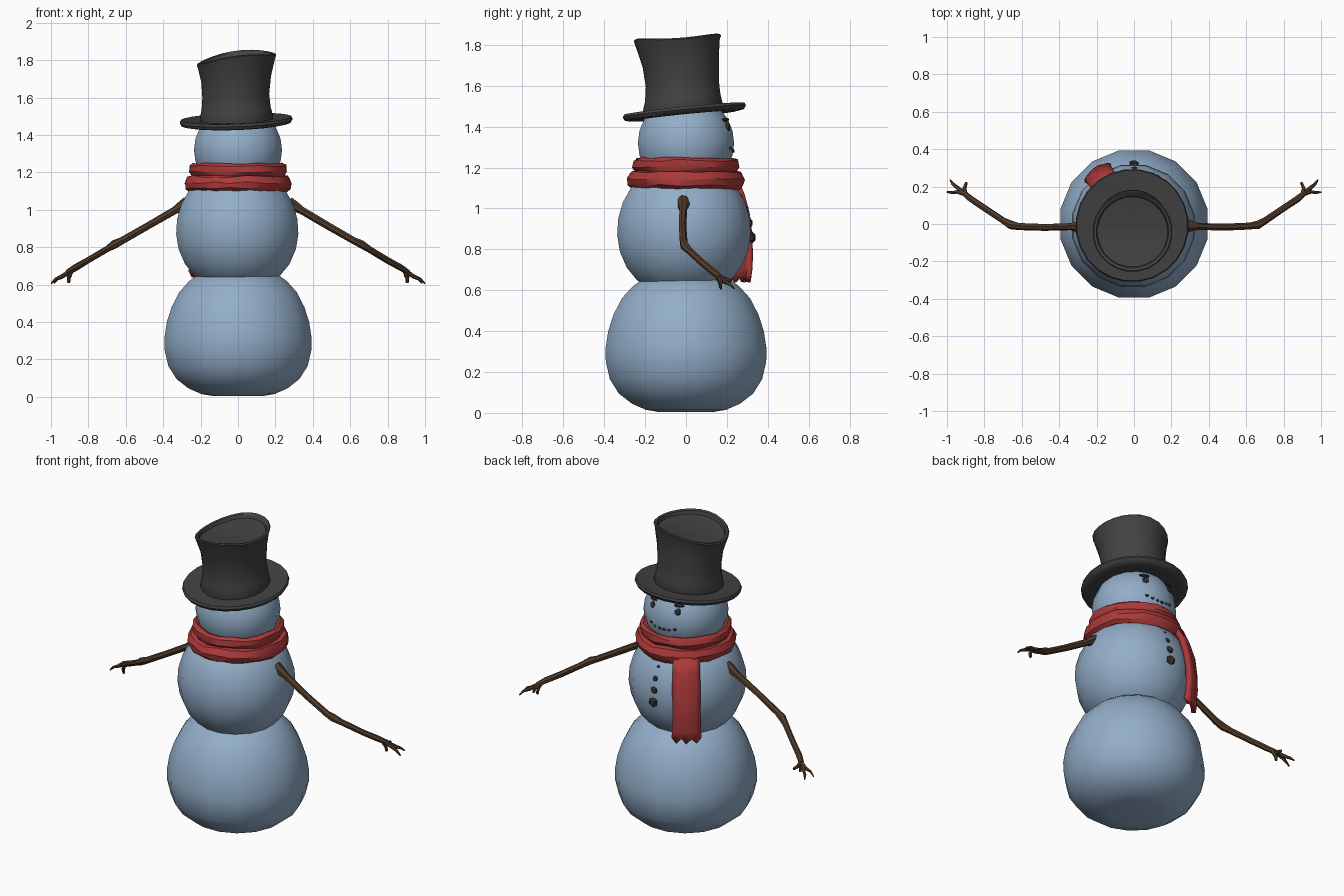
import bpy, bmesh, math, random
from mathutils import Vector, Matrix

if "Cube" in bpy.data.objects:
    bpy.data.objects.remove(bpy.data.objects["Cube"])

random.seed(4)


def mat(name, rgb):
    m = bpy.data.materials.new(name)
    m.diffuse_color = (*rgb, 1)
    m.use_nodes = True
    m.node_tree.nodes["Principled BSDF"].inputs["Base Color"].default_value = m.diffuse_color
    return m


SNOW = mat("snow_blue", (0.29, 0.42, 0.58))
RED = mat("scarf_red", (0.42, 0.042, 0.042))
BLACK = mat("hat_black", (0.055, 0.055, 0.055))
COAL = mat("coal_grey", (0.038, 0.038, 0.038))
BARK = mat("bark_brown", (0.085, 0.045, 0.023))


def finish(name, bm, material, angle=50):
    bmesh.ops.recalc_face_normals(bm, faces=bm.faces)
    me = bpy.data.meshes.new(name)
    bm.to_mesh(me)
    bm.free()
    me.materials.append(material)
    for p in me.polygons:
        p.use_smooth = True
    me.set_sharp_from_angle(angle=math.radians(angle))
    ob = bpy.data.objects.new(name, me)
    bpy.context.collection.objects.link(ob)
    return ob


def bridge(bm, a, b):
    n = len(a)
    for i in range(n):
        bm.faces.new((a[i], a[(i + 1) % n], b[(i + 1) % n], b[i]))


def loft(name, rings, material, n=16, angle=50, noise=0, cap=True):
    """Rings: (radius, z, cx, cy, x tilt, y tilt, y bow), short rings padded with 0."""
    bm = bmesh.new()
    loops = []
    for ring in rings:
        r, z, cx, cy, tx, ty, q = (tuple(ring) + (0,) * 7)[:7]
        loop = []
        for i in range(n):
            a = 2 * math.pi * (i + 0.5) / n
            rr = r + random.uniform(-noise, noise)
            x, y = rr * math.cos(a), rr * math.sin(a)
            zz = z + tx * x + ty * y + q * y * y + random.uniform(-noise, noise)
            loop.append(bm.verts.new((x + cx, y + cy, zz)))
        loops.append(loop)
    for a, b in zip(loops, loops[1:]):
        bridge(bm, a, b)
    if cap:
        bm.faces.new(loops[0])
        bm.faces.new(loops[-1])
    else:
        bridge(bm, loops[-1], loops[0])
    return finish(name, bm, material, angle)


# Snow balls
loft("base_ball", [(0.14, 0.005), (0.2, 0.015), (0.27, 0.045), (0.335, 0.095), (0.38, 0.165),
                   (0.4, 0.25), (0.402, 0.31), (0.388, 0.4), (0.362, 0.48), (0.32, 0.56),
                   (0.265, 0.62), (0.2, 0.665)], SNOW)
loft("middle_ball", [(r, z, -0.004, -0.01) for r, z in
                     [(0.18, 0.61), (0.235, 0.65), (0.285, 0.71), (0.32, 0.79), (0.333, 0.87),
                      (0.328, 0.95), (0.305, 1.03), (0.265, 1.1), (0.2, 1.16), (0.1, 1.19)]], SNOW)
loft("head_ball", [(0.24 * math.sin(t), 1.32 - 0.235 * math.cos(t))
                   for t in [math.pi * k / 12 for k in range(1, 12)]], SNOW)

# Tall hat: tilted brim and flared, warped crown with a sunken top
T = (-0.01, -0.008, 0.035, 0.1)
loft("hat_brim", [(r, z, *T) for r, z in
                  [(0.17, 1.46), (0.26, 1.452), (0.293, 1.458), (0.303, 1.475), (0.297, 1.488),
                   (0.28, 1.487), (0.2, 1.481)]], BLACK, n=24)
W = (-0.008, -0.042, 0.13, 0.065, 0.7)
loft("hat_crown", [(0.19, 1.47, -0.008, -0.015, 0.035, 0.1),
                   (0.198, 1.49, -0.008, -0.016, 0.035, 0.1),
                   (0.186, 1.54, -0.01, -0.016, 0.04, 0.1),
                   (0.18, 1.61, -0.012, -0.018, 0.06, 0.09),
                   (0.188, 1.7, -0.01, -0.026, 0.09, 0.08, 0.3),
                   (0.208, 1.785, *W), (0.214, 1.8, *W), (0.208, 1.807, *W),
                   (0.194, 1.805, *W), (0.188, 1.785, *W), (0.06, 1.788, *W)], BLACK, n=24)

# Scarf wound twice around the neck
loft("scarf_wrap", [(0.21, 1.12), (0.262, 1.095), (0.283, 1.115), (0.288, 1.145), (0.272, 1.178),
                    (0.248, 1.18), (0.262, 1.205), (0.257, 1.235), (0.24, 1.247), (0.195, 1.225)],
     RED, n=20, angle=28, noise=0.006, cap=False)

# Hanging scarf end with a ragged hem
out, side = Vector((-0.58, 0.815, 0)), Vector((-0.815, -0.58, 0))
bm = bmesh.new()
rows = []
for rho, z, half in [(0.275, 1.14, 0.07), (0.31, 1.06, 0.072), (0.336, 0.97, 0.075),
                     (0.35, 0.87, 0.074), (0.355, 0.78, 0.075), (0.348, 0.71, 0.076),
                     (0.345, 0.655, 0.08)]:
    row = []
    for k in range(7):
        u = k / 3 - 1
        p = out * (rho - 0.022 * u * u + random.uniform(-0.005, 0.005)) + side * half * u
        p.z = z + (0.016 * (-1) ** k if z < 0.66 else 0)
        row.append(bm.verts.new(p))
    rows.append(row)
for a, b in zip(rows, rows[1:]):
    for k in range(6):
        bm.faces.new((a[k], a[k + 1], b[k + 1], b[k]))
tail = finish("scarf_tail", bm, RED, 28)
sol = tail.modifiers.new("thickness", 'SOLIDIFY')
sol.thickness, sol.offset = 0.026, 0


# Twig arms
def tube(bm, pts, radii, n=7):
    pts = [Vector(p) for p in pts]
    loops = []
    for i, (p, r) in enumerate(zip(pts, radii)):
        d = (pts[min(i + 1, len(pts) - 1)] - pts[max(i - 1, 0)]).normalized()
        e1 = d.cross(Vector((0, 1, 0.3))).normalized()
        e2 = d.cross(e1)
        loops.append([bm.verts.new(p + (e1 * math.cos(a) + e2 * math.sin(a))
                                   * r * random.uniform(0.9, 1.1))
                      for a in [2 * math.pi * k / n for k in range(n)]])
    for a, b in zip(loops, loops[1:]):
        bridge(bm, a, b)
    bm.faces.new(loops[0])
    bm.faces.new(loops[-1])


ARM = [(0.27, -0.012, 1.04), (0.3, -0.014, 1.02), (0.34, -0.013, 0.995), (0.48, -0.018, 0.915),
       (0.62, -0.012, 0.835), (0.66, -0.006, 0.815), (0.7, 0.018, 0.79), (0.8, 0.085, 0.73),
       (0.87, 0.132, 0.69), (0.91, 0.165, 0.665)]
ARM_R = [0.03, 0.031, 0.021, 0.019, 0.019, 0.023, 0.018, 0.017, 0.018, 0.015]
FINGERS = [[(0.9, 0.158, 0.67), (0.945, 0.172, 0.642), (0.975, 0.168, 0.63), (1.0, 0.171, 0.605)],
           [(0.9, 0.158, 0.67), (0.945, 0.195, 0.64), (0.97, 0.215, 0.628), (0.983, 0.236, 0.608)],
           [(0.9, 0.158, 0.67), (0.908, 0.19, 0.655), (0.895, 0.222, 0.645)],
           [(0.89, 0.15, 0.675), (0.905, 0.165, 0.64), (0.905, 0.17, 0.61)]]
for s, label in ((1, "right"), (-1, "left")):
    bm = bmesh.new()
    tube(bm, [(s * x, y, z) for x, y, z in ARM], ARM_R)
    for f in FINGERS:
        tube(bm, [(s * x, y, z) for x, y, z in f], [0.012, 0.011, 0.008, 0.004], 6)
    finish(label + "_arm", bm, BARK, 40)


# Coal lumps for the face and buttons
def lumps(name, items):
    bm = bmesh.new()
    for pos, size in items:
        m = Matrix.Translation(pos) @ Matrix.Rotation(-math.atan2(pos[0], pos[1]), 4, 'Z') \
            @ Matrix.Diagonal((*size, 1))
        res = bmesh.ops.create_icosphere(bm, subdivisions=1, radius=1, matrix=m)
        for v in res["verts"]:
            v.co += Vector([random.uniform(-0.12, 0.12) * min(size) for _ in range(3)])
    return finish(name, bm, COAL, 30)


lumps("eyes", [((s * 0.085, 0.203, 1.397), (0.021, 0.014, 0.026)) for s in (1, -1)])
lumps("eyebrows", [((s * 0.087, 0.192, 1.434), (0.034, 0.016, 0.01)) for s in (1, -1)])
lumps("mouth", [((x, math.sqrt(0.233 ** 2 - x * x - 0.0012), 1.28 + 2.2 * x * x), (0.012, 0.01, 0.01))
                for x in (-0.075, -0.043, -0.012, 0.02, 0.052, 0.085)])
lumps("buttons", [((0, y, z), (r, r * 0.7, r)) for y, z, r in
                  [(0.267, 1.055, 0.016), (0.296, 0.995, 0.019),
                   (0.313, 0.93, 0.023), (0.322, 0.86, 0.03)]])
